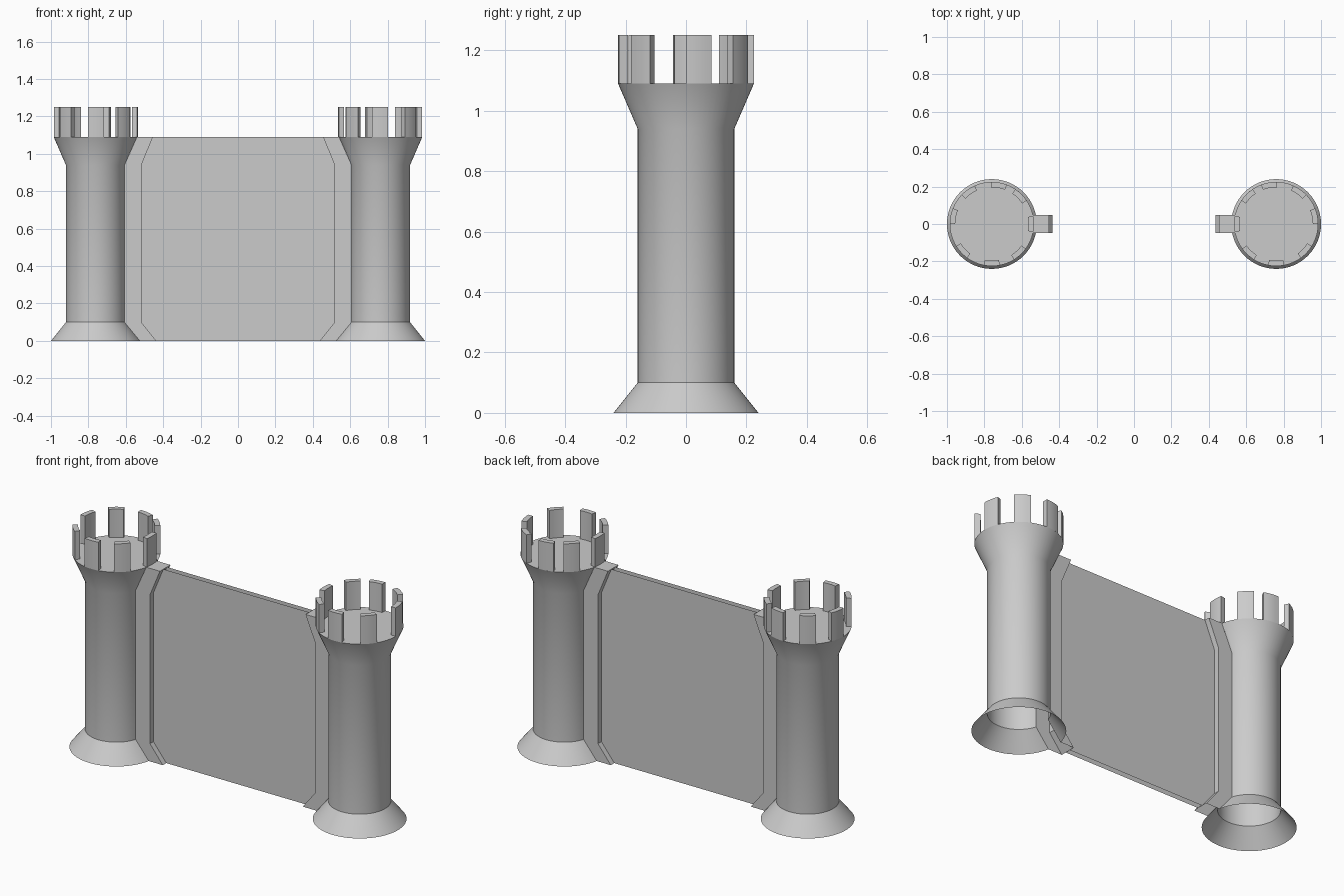
import bpy, bmesh
from math import cos, sin, radians, sqrt, pi

if "Cube" in bpy.data.objects:
    bpy.data.objects.remove(bpy.data.objects["Cube"])

CX = -0.76                     # left tower axis
HALF = 0.047                   # half depth of the wall buttress
PROFILE = [(0.24, 0), (0.16, 0.10), (0.16, 0.94), (0.225, 1.09)]   # tower (radius, z)
EDGE = [(-0.437, 0), (-0.517, 0.10), (-0.517, 0.94), (-0.455, 1.09)]  # buttress inner edge (x, z)
TOP, CROWN = 1.09, 1.25


def finish(name, bm, mirror=True):
    bmesh.ops.recalc_face_normals(bm, faces=bm.faces)
    me = bpy.data.meshes.new(name)
    bm.to_mesh(me)
    bm.free()
    ob = bpy.data.objects.new(name, me)
    bpy.context.collection.objects.link(ob)
    bpy.ops.object.select_all(action='DESELECT')
    ob.select_set(True)
    bpy.context.view_layer.objects.active = ob
    bpy.ops.object.shade_smooth_by_angle(angle=radians(30))
    if mirror:
        pivot = ob.modifiers.new("Mirror", 'MIRROR')
        pivot.use_mirror_merge = False
    return ob


def strip(bm, a, b):
    """Quads between two rows of vertices."""
    for i in range(len(a) - 1):
        bm.faces.new((a[i], a[i + 1], b[i + 1], b[i]))


# Tower: hollow lathe with a closed deck and an open foot
bm = bmesh.new()
N = 64
rings = [[bm.verts.new((CX + r * cos(2 * pi * i / N), r * sin(2 * pi * i / N), z))
          for i in range(N)] for r, z in PROFILE]
for a, b in zip(rings, rings[1:]):
    strip(bm, a + a[:1], b + b[:1])
# opening where the buttress joins the tower
for y in (-HALF, HALF):
    side = [f for f in bm.faces if f.calc_center_median().x > CX]
    geom = side + list({e for f in side for e in f.edges}) + list({v for f in side for v in f.verts})
    bmesh.ops.bisect_plane(bm, geom=geom, plane_co=(0, y, 0), plane_no=(0, 1, 0), dist=1e-5)
gone = [f for f in bm.faces if f.calc_center_median().x > CX
        and abs(f.calc_center_median().y) < HALF - 1e-4]
bmesh.ops.delete(bm, geom=gone, context='FACES')
r = PROFILE[-1][0]
bm.faces.new([bm.verts.new((CX + r * cos(2 * pi * i / N), r * sin(2 * pi * i / N), TOP))
              for i in range(N)])
finish("tower", bm)

# Battlements: curved blocks, unevenly spaced round the deck
bm = bmesh.new()
for mid in (0, 45, 80, 125, 169, 223, 270, 313):
    rows = []
    for k in range(5):
        t = radians(mid - 11 + 22 * k / 4)
        rows.append([bm.verts.new((CX + rad * cos(t), rad * sin(t), z))
                     for rad, z in ((0.225, TOP), (0.225, CROWN), (0.196, CROWN), (0.196, TOP))])
    for a, b in zip(rows, rows[1:]):
        strip(bm, a + a[:1], b + b[:1])
    bm.faces.new(rows[0])
    bm.faces.new(rows[-1])
finish("battlements", bm)

# Buttress: follows the tower outline, open at the foot and towards the tower
bm = bmesh.new()
cols = [[], [], [], []]
for (rad, z), (x, _) in zip(PROFILE, EDGE):
    joint = CX + sqrt(rad ** 2 - HALF ** 2)
    for c, (px, py) in zip(cols, ((joint, -HALF), (x, -HALF), (x, HALF), (joint, HALF))):
        c.append(bm.verts.new((px, py, z)))
for a, b in zip(cols, cols[1:]):
    strip(bm, a, b)
bm.faces.new([c[-1] for c in cols])
finish("buttress", bm)

# Curtain wall: two thin sheets, open along the top
for name, y in (("wall_front", -0.016), ("wall_back", 0.016)):
    bm = bmesh.new()
    left = [bm.verts.new((x, y, z)) for x, z in EDGE]
    right = [bm.verts.new((-x, y, z)) for x, z in EDGE]
    strip(bm, left, right)
    bmesh.ops.dissolve_edges(bm, edges=[e for e in bm.edges if len(e.link_faces) == 2])
    finish(name, bm, mirror=False)
